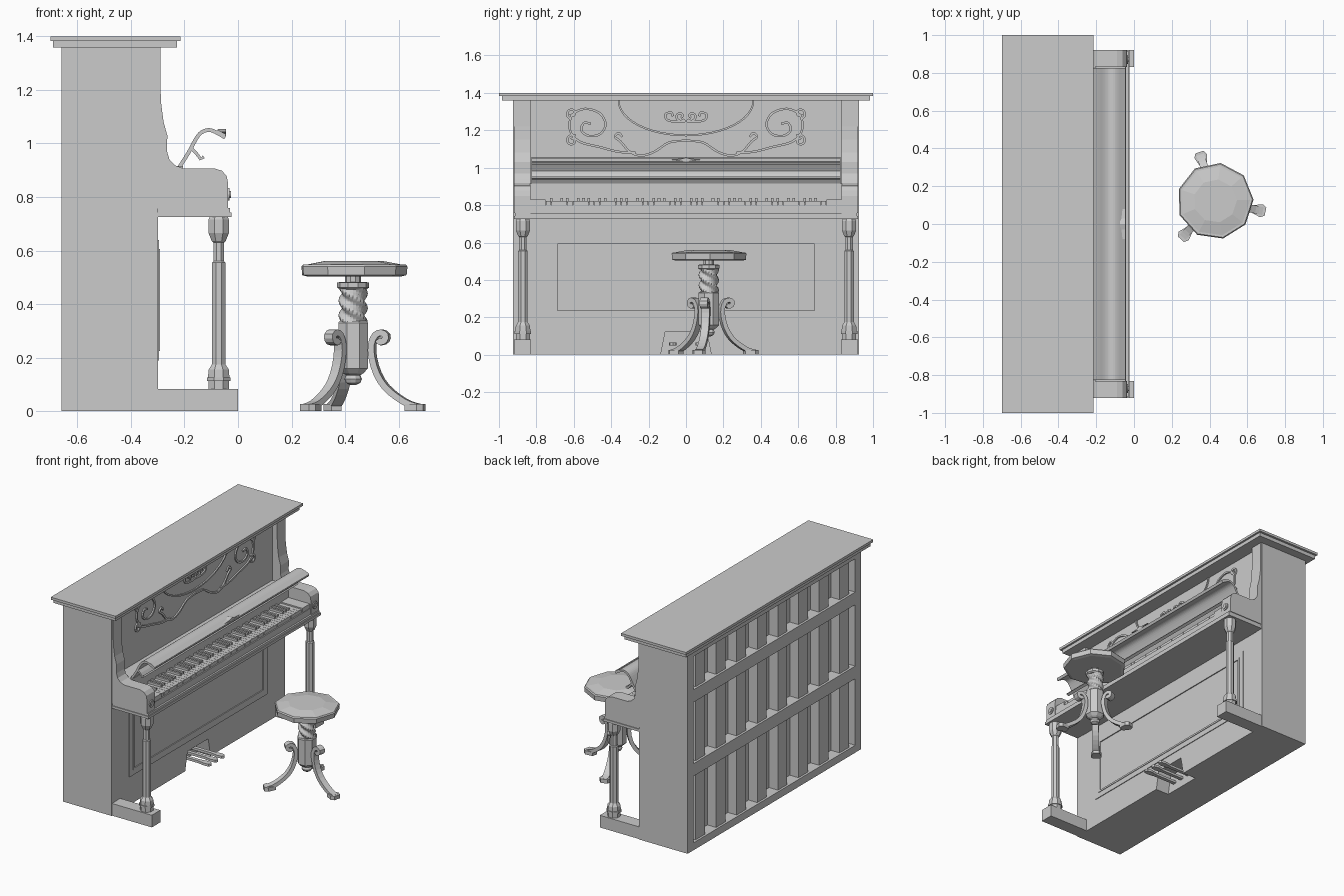
import bpy, bmesh, math
from mathutils import Matrix, Vector

if "Cube" in bpy.data.objects:
    bpy.data.objects.remove(bpy.data.objects["Cube"])

I4 = Matrix.Identity(4)

def make(name, verts, faces, mat=I4):
    me = bpy.data.meshes.new(name)
    me.from_pydata([mat @ Vector(v) for v in verts], [], faces)
    bm = bmesh.new(); bm.from_mesh(me)
    bmesh.ops.recalc_face_normals(bm, faces=bm.faces)
    bm.to_mesh(me); bm.free()
    ob = bpy.data.objects.new(name, me)
    bpy.context.collection.objects.link(ob)
    return ob

def place(p, d, axis):
    return {'x': (d, p[0], p[1]), 'y': (p[0], d, p[1]), 'z': (p[0], p[1], d)}[axis]

def prism(name, pts, a, b, axis, mat=I4):
    """Extrude a 2D outline from a to b along an axis."""
    n = len(pts)
    v = [place(p, a, axis) for p in pts] + [place(p, b, axis) for p in pts]
    f = [tuple(range(n)), tuple(range(n, 2 * n))]
    f += [(i, (i + 1) % n, n + (i + 1) % n, n + i) for i in range(n)]
    return make(name, v, f, mat)

def boxes(name, specs):
    """One mesh from (x0, x1, y0, y1, z0, z1) boxes."""
    v, f = [], []
    for x0, x1, y0, y1, z0, z1 in specs:
        k = len(v)
        v += [(x, y, z) for x in (x0, x1) for y in (y0, y1) for z in (z0, z1)]
        f += [tuple(k + i for i in q) for q in ((0, 1, 3, 2), (4, 6, 7, 5), (0, 4, 5, 1),
                                               (2, 3, 7, 6), (0, 2, 6, 4), (1, 5, 7, 3))]
    return make(name, v, f)

def smooth(pts, n=4):
    """Catmull-Rom refinement of a 2D path."""
    P = [Vector(p) for p in pts]
    P = [2 * P[0] - P[1]] + P + [2 * P[-1] - P[-2]]
    out = []
    for a, b, c, d in zip(P, P[1:], P[2:], P[3:]):
        for i in range(n):
            t = i / n
            out.append(0.5 * (2 * b + (c - a) * t + (2 * a - 5 * b + 4 * c - d) * t * t
                              + (3 * b - a - 3 * c + d) * t ** 3))
    return out + [P[-2]]

def ribbon(name, pts, th, a, b, axis, mat=I4):
    """Thick strip following a 2D path, extruded from a to b."""
    P, v, f = [Vector(p) for p in pts], [], []
    for i, p in enumerate(P):
        t = (P[min(i + 1, len(P) - 1)] - P[max(i - 1, 0)]).normalized()
        o = Vector((-t.y, t.x)) * th / 2
        v += [place(q, d, axis) for q, d in ((p + o, a), (p - o, a), (p - o, b), (p + o, b))]
    for k in range(0, len(v) - 4, 4):
        f += [(k + j, k + (j + 1) % 4, k + 4 + (j + 1) % 4, k + 4 + j) for j in range(4)]
    return make(name, v, f + [(0, 1, 2, 3), tuple(range(len(v) - 4, len(v)))], mat)

def lathe(name, prof, loc, segs, rot=0.0, wave=None):
    """Stack of rings (r, z) around a vertical axis."""
    v, f = [], []
    for r, z in prof:
        for i in range(segs):
            a = rot + 2 * math.pi * i / segs
            q = r + (wave(a, z) if wave else 0)
            v.append((loc[0] + q * math.cos(a), loc[1] + q * math.sin(a), z))
    for k in range(len(prof) - 1):
        f += [(k * segs + i, k * segs + (i + 1) % segs, (k + 1) * segs + (i + 1) % segs,
               (k + 1) * segs + i) for i in range(segs)]
    f += [tuple(range(segs)), tuple(range(len(v) - segs, len(v)))]
    return make(name, v, f)

# Cabinet: core, lower front with pedal notch, upper panel
boxes("cabinet_core", [(-.58, -.40, -.9, .9, 0, 1.36)])
prism("lower_front_panel", [(-.9, 0), (-.135, 0), (-.11, .125), (.11, .125), (.135, 0), (.9, 0),
                            (.9, .74), (-.9, .74)], -.40, -.30, 'x')
boxes("upper_front_panel", [(-.40, -.325, -.9, .9, .74, 1.36)])
boxes("lid", [(-.70, -.215, -1, 1, 1.383, 1.40), (-.69, -.228, -.985, .985, 1.358, 1.385)])

# Back frame, posts and rails
boxes("back_frame", [(-.66, -.58, -.9, .9, 0, .05), (-.66, -.58, -.9, .9, 1.31, 1.36)])
boxes("back_posts", [(-.645, -.58, y - .05, y + .05, .05, 1.31)
                     for y in [-.77 + .22 * i for i in range(8)]])
boxes("back_rails", [(-.66, -.58, -.9, .9, z, z + .085) for z in (.5, 1.0)])

# Lower panel moulding
def frame(name, y, z0, z1, w, x0, x1):
    boxes(name, [(x0, x1, -y, y, z0, z0 + w), (x0, x1, -y, y, z1 - w, z1),
                 (x0, x1, -y, -y + w, z0 + w, z1 - w), (x0, x1, y - w, y, z0 + w, z1 - w)])
frame("panel_moulding_outer", .735, .19, .64, .045, -.301, -.295)
frame("panel_moulding_inner", .70, .225, .605, .012, -.296, -.291)

# Side panels, curved arms, front legs and feet
arm = [(-.40, .757), (-.037, .757), (-.037, .85), (-.042, .877), (-.06, .898), (-.09, .907),
       (-.205, .907), (-.235, .918), (-.256, .94), (-.265, .97), (-.264, 1.03), (-.278, 1.08),
       (-.287, 1.15), (-.29, 1.22), (-.29, 1.36), (-.40, 1.36)]
leg = [(.034, .725), (.038, .715), (.038, .665), (.026, .635), (.02, .63), (.02, .56),
       (.025, .555), (.025, .175), (.038, .155), (.04, .126), (.044, .126), (.044, .112),
       (.038, .112), (.038, .07)]
for s, side in ((-1, "right"), (1, "left")):
    boxes("side_panel_" + side, [(-.66, -.298, min(s * .865, s * .925), max(s * .865, s * .925), 0, 1.36)])
    prism("arm_" + side, arm, s * .832, s * .92, 'y')
    boxes("foot_" + side, [(-.31, 0, min(s * .83, s * .92), max(s * .83, s * .92), 0, .082)])
    lathe("front_leg_" + side, [(r / math.cos(math.pi / 8), z) for r, z in leg],
          (-.072, s * .872), 8, math.pi / 8)
    for r, x in ((.024, -.031), (.013, -.027)):
        prism("arm_rosette_" + side, [(s * .872 + r * math.cos(i * math.pi / 6),
              .81 + r * math.sin(i * math.pi / 6)) for i in range(12)], -.04, x, 'x')

# Key bed and surround
boxes("key_bed", [(-.30, -.025, -.92, .92, .725, .742), (-.30, -.03, -.915, .915, .742, .758)])
boxes("key_surround", [(-.33, -.06, -.835, .835, .755, .79), (-.06, -.042, -.835, .835, .755, .80),
                       (-.24, -.205, -.835, .835, .79, .91), (-.33, -.205, -.835, .835, .90, .915),
                       (-.21, -.045, -.835, -.752, .79, .83), (-.21, -.045, .752, .835, .79, .83)])

# Keys: 52 white and 36 black
p = 1.5 / 52
boxes("white_keys", [(-.206, -.05, -.75 + i * p + .0008, -.75 + (i + 1) * p - .0008, .785, .823)
                     for i in range(52)])
boxes("black_keys", [(-.206, -.105, -.75 + (i + 1) * p - .007, -.75 + (i + 1) * p + .007, .81, .838)
                     for i in range(51) if i % 7 in (0, 2, 3, 5, 6)])

# Open fallboard with its lip
ribbon("fallboard", smooth([(-.22, .91), (-.185, .965), (-.155, 1.02), (-.135, 1.042), (-.11, 1.05),
                            (-.085, 1.043), (-.048, 1.022)], 3), .014, -.825, .825, 'y')
ribbon("fallboard_lip", [(-.178, .985), (-.155, .962), (-.14, .942), (-.128, .95)], .012, -.825, .825, 'y')
ribbon("fallboard_edge", [(-.078, 1.047), (-.047, 1.029)], .01, -.825, .825, 'y')
prism("fallboard_ornament", [(-.08, 1.043), (-.03, 1.037), (0, 1.03), (.03, 1.037), (.08, 1.043),
                             (.03, 1.046), (0, 1.054), (-.03, 1.046)], -.075, -.045, 'x')

# Upper panel arch and scroll relief
arch = [(-.36 * math.cos(math.pi * i / 24), 1.358 - .185 * math.sin(math.pi * i / 24)) for i in range(25)]
ribbon("panel_arch", arch, .01, -.328, -.316, 'x')

def curl(cy, cz, r, a0, turns, n=18):
    return [(cy + r * (1 - .75 * i / n) * math.cos(a0 + turns * 2 * math.pi * i / n),
             cz + r * (1 - .75 * i / n) * math.sin(a0 + turns * 2 * math.pi * i / n)) for i in range(n + 1)]

scrolls = [smooth([(0, 1.145), (.09, 1.135), (.17, 1.085), (.24, 1.065), (.3, 1.085), (.35, 1.14),
                   (.38, 1.165), (.36, 1.185), (.34, 1.165)]),
           smooth([(.27, 1.08), (.36, 1.085), (.46, 1.11), (.57, 1.14), (.62, 1.2), (.61, 1.28),
                   (.54, 1.315), (.46, 1.29), (.43, 1.23), (.46, 1.18), (.52, 1.17), (.56, 1.2),
                   (.545, 1.24), (.51, 1.235)]),
           curl(.61, 1.29, .03, -1.5, 1.2), curl(.61, 1.145, .032, 2.2, -1.2),
           smooth([(0, 1.25), (.04, 1.245), (.1, 1.255), (.11, 1.285), (.08, 1.295), (.07, 1.275)]),
           curl(.03, 1.275, .028, -2.5, 1.1)]
for s in (-1, 1):
    for k, path in enumerate(scrolls):
        ribbon("panel_scroll", [(s * y, z) for y, z in path], .012, -.327, -.316, 'x')

# Pedals
for y in (-.07, 0, .07):
    prism("pedal", [(-.41, y - .012), (-.24, y - .012), (-.19, y - .02), (-.16, y - .016), (-.15, y),
                    (-.16, y + .016), (-.19, y + .02), (-.24, y + .012), (-.41, y + .012)], .05, .066, 'z')

# Stool: seat, twisted screw, column
c = (.43, .122)
lathe("stool_seat", [(.18, .503), (.2, .508), (.203, .54), (.197, .547), (.185, .547), (.115, .56)],
      c, 9, math.radians(2))
lathe("stool_neck", [(.03, .45), (.03, .505)], c, 10)
lathe("stool_collar", [(.05, .455), (.06, .462), (.06, .48), (.05, .482)], c, 10)
lathe("stool_screw", [(.048, .325 + .135 * i / 28) for i in range(29)], c, 24,
      wave=lambda a, z: .007 * math.cos(3 * a + z * 2 * math.pi / .055))
lathe("stool_column", [(.03, .135), (.042, .142), (.06, .16), (.06, .33), (.055, .336)], c, 8, math.pi / 8)
lathe("stool_drop", [(.012, .098), (.027, .106), (.033, .12), (.027, .134), (.015, .14)], c, 10)

# Three scrolled stool legs with feet
path = smooth([(.098, .268), (.108, .258), (.124, .266), (.127, .283), (.11, .293), (.088, .284),
               (.073, .25), (.075, .2), (.093, .14), (.125, .09), (.17, .052), (.215, .026), (.255, .015)], 2)
for a in (108, 228, -12):
    m = Matrix.Translation((c[0], c[1], 0)) @ Matrix.Rotation(math.radians(a), 4, 'Z')
    ribbon("stool_leg", path, .024, -.021, .021, 'y', m)
    prism("stool_foot", [(.2, -.02), (.25, -.035), (.272, -.022), (.272, .022), (.25, .035), (.2, .02)],
          0, .026, 'z', m)
